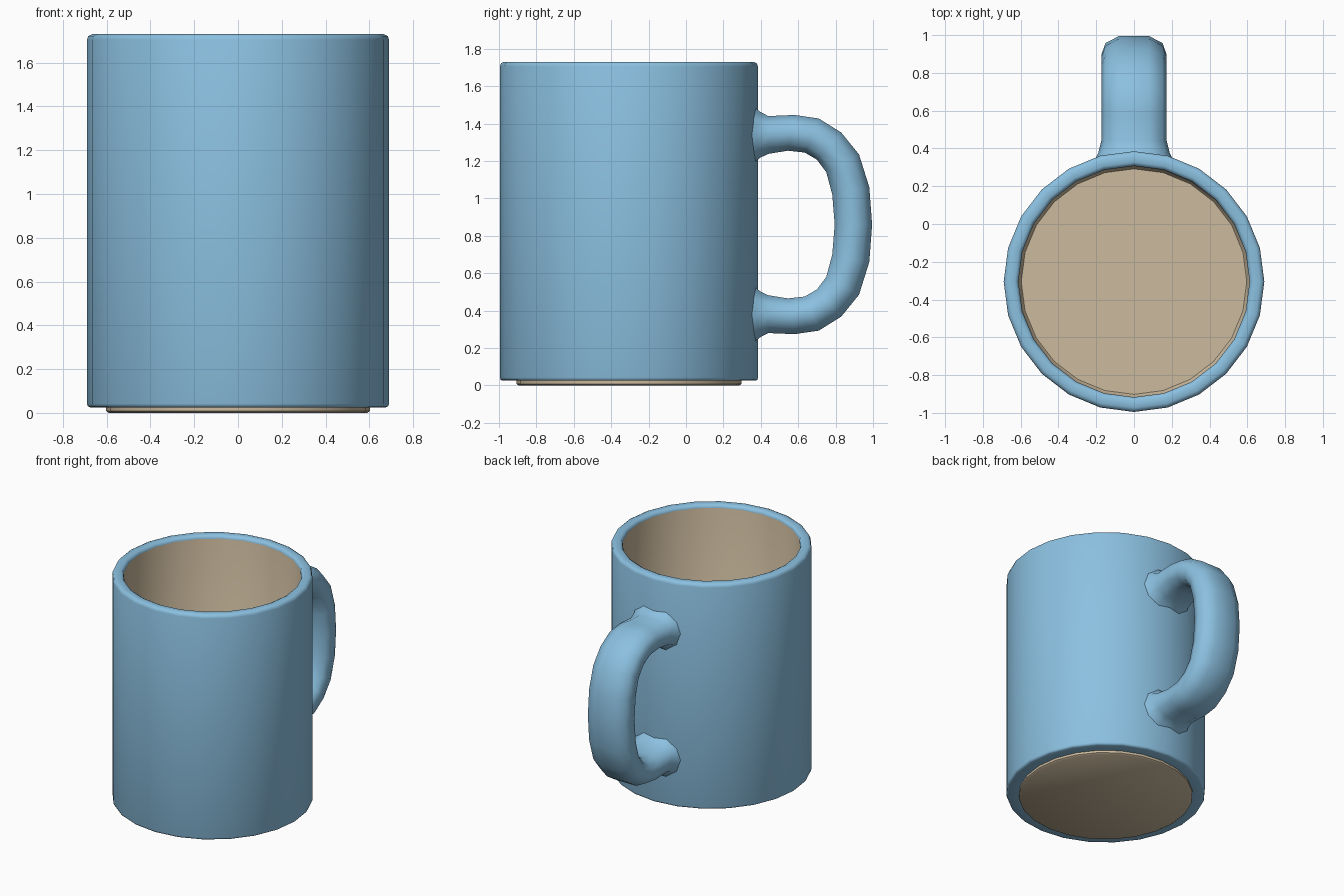
import bpy, bmesh, math

if "Cube" in bpy.data.objects:
    bpy.data.objects.remove(bpy.data.objects["Cube"])

CY = -0.305      # cup axis position in y
SIDES = 24
MID = 0.86       # handle mirror height


def material(name, rgb):
    m = bpy.data.materials.new(name)
    m.diffuse_color = (*rgb, 1)
    m.use_nodes = True
    m.node_tree.nodes["Principled BSDF"].inputs["Base Color"].default_value = m.diffuse_color
    return m


blue = material("sky blue glaze", (0.26, 0.53, 0.75))
tan = material("tan clay", (0.60, 0.49, 0.34))


def finish(name, bm, mats, angle):
    bmesh.ops.recalc_face_normals(bm, faces=bm.faces)
    me = bpy.data.meshes.new(name)
    bm.to_mesh(me)
    bm.free()
    ob = bpy.data.objects.new(name, me)
    bpy.context.collection.objects.link(ob)
    for m in mats:
        me.materials.append(m)
    bpy.ops.object.select_all(action='DESELECT')
    ob.select_set(True)
    bpy.context.view_layer.objects.active = ob
    bpy.ops.object.shade_smooth_by_angle(angle=math.radians(angle))
    return ob


def skin(bm, rings):
    """Bridge successive closed rings with quads, returning faces per band."""
    bands = []
    for a, b in zip(rings, rings[1:]):
        n = len(a)
        bands.append([bm.faces.new((a[i], a[(i + 1) % n], b[(i + 1) % n], b[i]))
                      for i in range(n)])
    return bands


# Cup: (radius, height, material of the band that follows)
profile = [
    (0.590, 0.000, 1), (0.602, 0.008, 1), (0.602, 0.025, 0),   # foot disc
    (0.675, 0.025, 0), (0.686, 0.030, 0), (0.690, 0.042, 0),   # lower edge
    (0.690, 1.705, 0), (0.684, 1.722, 0), (0.668, 1.730, 0),   # outer rim
    (0.632, 1.730, 0), (0.617, 1.722, 0), (0.612, 1.705, 1),   # inner rim
    (0.612, 0.100, 1), (0.597, 0.080, 1),                      # inner wall
]
bm = bmesh.new()
rings = []
for r, z, _ in profile:
    rings.append([bm.verts.new((r * math.cos(t), CY + r * math.sin(t), z))
                  for t in (2 * math.pi * i / SIDES for i in range(SIDES))])
for (_, _, mat), band in zip(profile, skin(bm, rings)):
    for f in band:
        f.material_index = mat
for ring in (rings[0], rings[-1]):       # underside and inner floor
    bm.faces.new(ring).material_index = 1
finish("cup", bm, [blue, tan], 50)

# Handle: upper half as (outer y, outer z, inner y, inner z), mirrored in height
upper = [
    (0.44, 1.440, 0.44, 1.238), (0.58, 1.446, 0.545, 1.255),
    (0.71, 1.427, 0.635, 1.245), (0.83, 1.352, 0.70, 1.207),
    (0.925, 1.235, 0.75, 1.140), (0.98, 1.060, 0.782, 1.020),
]
path = upper + [(0.995, MID, 0.795, MID)]
path += [(a, 2 * MID - b, c, 2 * MID - d) for a, b, c, d in reversed(upper)]

# Rounded, flattened section: x position and -1..1 across the thickness
quarter = [(0.173, 0), (0.152, 0.62), (0.08, 1)]
section = quarter + [(-x, v) for x, v in reversed(quarter)]
section += [(x, -v) for x, v in section[::-1] if v]


def wall_y(x, r):
    return CY + math.sqrt(r * r - x * x)


def flare(bm, z, grow, r):
    """Widened ring wrapped onto the cup wall at radius r."""
    return [bm.verts.new((x * (1 + grow * 0.6), wall_y(x * (1 + grow * 0.6), r),
                          z + s * v * 0.101 * (1 + grow * 1.4)))
            for s in [1 if z > MID else -1] for x, v in section]


bm = bmesh.new()
main = []
for oy, oz, iy, iz in path:
    ring = []
    for x, v in section:
        k = (v + 1) / 2
        ring.append(bm.verts.new((x, iy + (oy - iy) * k, iz + (oz - iz) * k)))
    main.append(ring)
ztop = 1.34
zlow = 2 * MID - ztop
rings = [flare(bm, ztop, 0.36, 0.672), flare(bm, ztop, 0.15, 0.708)] + main
rings += [flare(bm, zlow, 0.15, 0.708), flare(bm, zlow, 0.36, 0.672)]
skin(bm, rings)
finish("handle", bm, [blue], 60)
